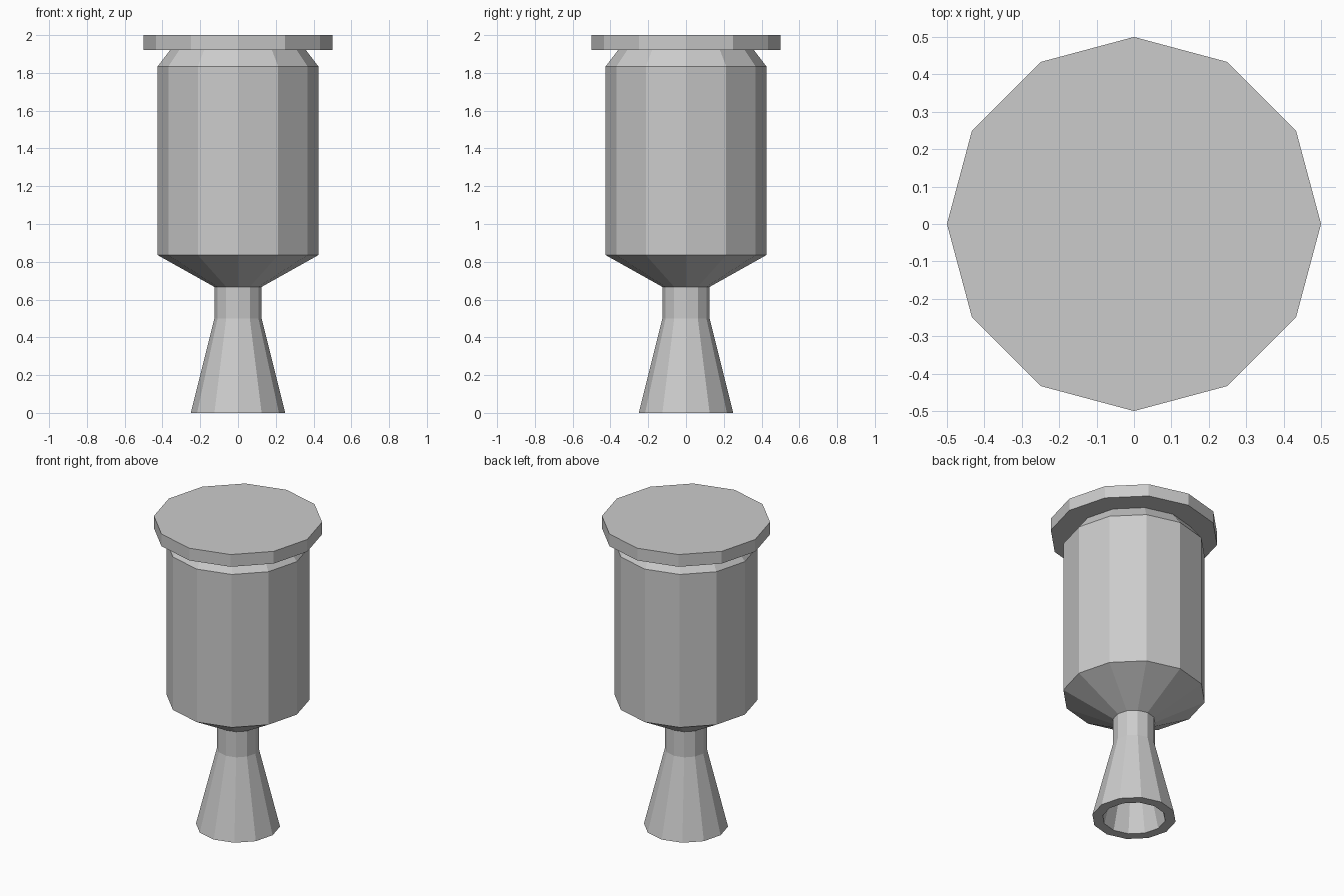
import bpy, bmesh
from math import cos, sin, tau

if "Cube" in bpy.data.objects:
    bpy.data.objects.remove(bpy.data.objects["Cube"])

SIDES = 12


def lathe(name, profile):
    """Spin (radius, z) points around z; radius 0 makes a closing cap."""
    bm = bmesh.new()
    rings = []
    for r, z in profile:
        rings.append([bm.verts.new((r * cos(tau * i / SIDES), r * sin(tau * i / SIDES), z))
                      for i in range(SIDES)])
    for a, b in zip(rings, rings[1:]):
        for i in range(SIDES):
            j = (i + 1) % SIDES
            bm.faces.new((a[i], a[j], b[j], b[i]))
    # close both ends of the profile with flat caps
    bm.faces.new(rings[0])
    bm.faces.new(rings[-1])
    bmesh.ops.recalc_face_normals(bm, faces=bm.faces)
    mesh = bpy.data.meshes.new(name)
    bm.to_mesh(mesh)
    bm.free()
    obj = bpy.data.objects.new(name, mesh)
    bpy.context.collection.objects.link(obj)
    return obj


# Nozzle, throat and chamber: blind bore inside, then the outer skin upward
lathe("engine_body", [
    (0.0625, 0.667), (0.0625, 0.5), (0.1875, 0.0),      # inside of bell
    (0.25, 0.0), (0.125, 0.5), (0.125, 0.667),          # outside of bell and throat
    (0.425, 0.835), (0.425, 1.835), (0.36, 1.92),       # chamber and shoulder
])

# Mounting plate on top
lathe("mounting_plate", [(0.5, 1.92), (0.5, 2.0)])
